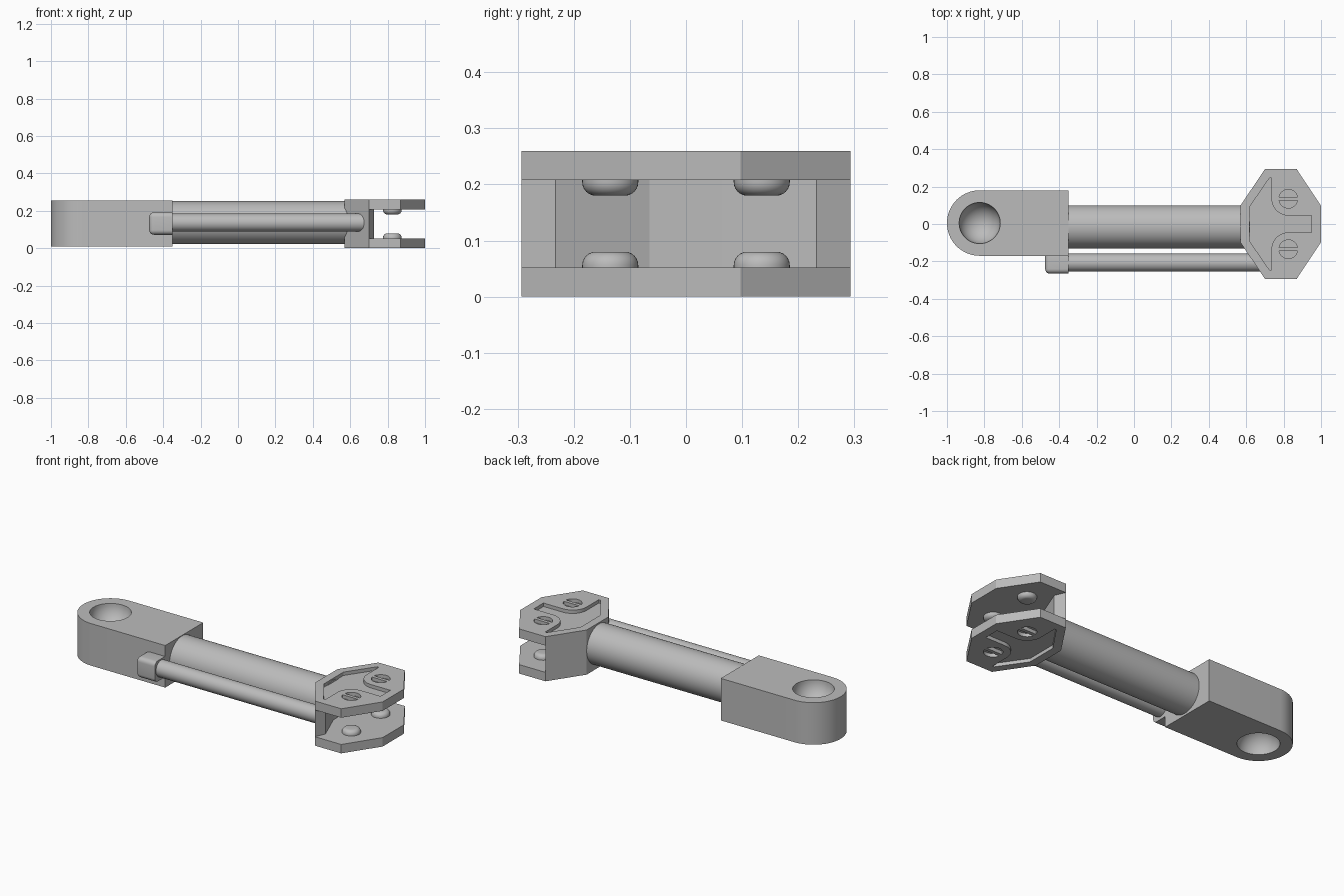
import bpy, bmesh
from math import sin, cos, pi, asin
from mathutils import Matrix, Vector

old = bpy.data.objects.get("Cube")
if old:
    bpy.data.objects.remove(old, do_unlink=True)

grey = bpy.data.materials.new("plain grey")
grey.use_nodes = True
colour = (0.5, 0.5, 0.5, 1)
grey.diffuse_color = colour
grey.node_tree.nodes["Principled BSDF"].inputs["Base Color"].default_value = colour

MID_Z = 0.13


def finish(name, bm):
    bmesh.ops.recalc_face_normals(bm, faces=bm.faces[:])
    mesh = bpy.data.meshes.new(name)
    bm.to_mesh(mesh)
    bm.free()
    obj = bpy.data.objects.new(name, mesh)
    obj.data.materials.append(grey)
    bpy.context.collection.objects.link(obj)
    return obj


def smooth(obj):
    bpy.ops.object.select_all(action='DESELECT')
    obj.select_set(True)
    bpy.context.view_layer.objects.active = obj
    bpy.ops.object.shade_smooth_by_angle(angle=pi / 6)


def prism(name, outline, z0, z1):
    bm = bmesh.new()
    face = bm.faces.new([bm.verts.new((x, y, z0)) for x, y in outline])
    top = bmesh.ops.extrude_face_region(bm, geom=[face])["geom"]
    verts = [g for g in top if isinstance(g, bmesh.types.BMVert)]
    bmesh.ops.translate(bm, vec=(0, 0, z1 - z0), verts=verts)
    return finish(name, bm)


def arc(cx, cy, r, a0, a1, n):
    return [(cx + r * cos(a0 + (a1 - a0) * i / n),
             cy + r * sin(a0 + (a1 - a0) * i / n)) for i in range(n + 1)]


def mirror_y(half):
    return half + [(x, -y) for x, y in reversed(half)]


def rod(name, x0, x1, y, z, r):
    bm = bmesh.new()
    place = Matrix.Translation(((x0 + x1) / 2, y, z)) @ Matrix.Rotation(pi / 2, 4, 'Y')
    bmesh.ops.create_cone(bm, cap_ends=True, segments=64, radius1=r, radius2=r,
                          depth=x1 - x0, matrix=place)
    obj = finish(name, bm)
    smooth(obj)
    return obj


def carve(target, cutters):
    bpy.context.view_layer.objects.active = target
    for cutter in cutters:
        mod = target.modifiers.new("carve", 'BOOLEAN')
        mod.operation = 'DIFFERENCE'
        mod.solver = 'EXACT'
        mod.object = cutter
        bpy.ops.object.modifier_apply(modifier=mod.name)
        bpy.data.objects.remove(cutter, do_unlink=True)


# Lug block with a rounded end and a round socket on both faces
lug = prism("lug_block",
            [(-0.35, -0.17), (-0.35, 0.18)] + arc(-0.825, 0.005, 0.175, pi / 2, 1.5 * pi, 32),
            0.01, 0.255)
sockets = []
for z in (0.01, 0.255):
    bm = bmesh.new()
    bmesh.ops.create_uvsphere(bm, u_segments=48, v_segments=24, radius=0.11,
                              matrix=Matrix.Translation((-0.825, 0.005, z)))
    sockets.append(finish("socket_cutter", bm))
carve(lug, sockets)
smooth(lug)

# Rods
rod("main_rod", -0.4, 0.62, -0.015, 0.137, 0.115)
rod("side_rod", -0.4, 0.68, -0.207, 0.137, 0.048)

# Collar holding the side rod, rounded away from its flat end
bm = bmesh.new()
bmesh.ops.create_cube(bm, size=1, matrix=Matrix.Translation((-0.4125, -0.2075, 0.132))
                      @ Matrix.Diagonal((0.125, 0.115, 0.12, 1)))
edges = [e for e in bm.edges if min(v.co.x for v in e.verts) < -0.4]
bmesh.ops.bevel(bm, geom=edges, offset=0.025, segments=5, profile=0.5, affect='EDGES')
smooth(finish("rod_collar", bm))

# Clevis plates, engraved on their outer faces
octagon = mirror_y([(0.57, 0.1), (0.70, 0.293), (0.87, 0.293), (1.0, 0.097)])
recess = mirror_y([(0.617, 0.09), (0.725, 0.247), (0.735, 0.247)]
                  + arc(0.825, 0.135, 0.09, pi, 1.5 * pi, 14) + [(0.95, 0.045)])
gap = asin(0.2)
for side, label in ((1, "upper"), (-1, "lower")):
    inner, outer = MID_Z + side * 0.078, MID_Z + side * 0.13
    plate = prism(label + "_clevis_plate", octagon, min(inner, outer), max(inner, outer))
    floor, beyond = outer - side * 0.02, outer + side * 0.03
    cutters = [prism("recess_cutter", recess, floor, beyond)]
    for y in (0.135, -0.135):
        for start in (0, pi):
            moon = arc(0.825, y, 0.05, start + gap, start + pi - gap, 20)
            cutters.append(prism("slot_cutter", moon, floor, beyond))
    carve(plate, cutters)
    smooth(plate)

    # Rounded bolt heads on the inner faces
    for y, hand in ((0.135, "left"), (-0.135, "right")):
        bm = bmesh.new()
        bmesh.ops.create_cone(bm, cap_ends=True, segments=40, radius1=0.05, radius2=0.05,
                              depth=0.036, matrix=Matrix.Translation((0.825, y, inner - side * 0.01)))
        rim = [e for e in bm.edges
               if all((v.co.z - inner) * side < -0.02 for v in e.verts)]
        bmesh.ops.bevel(bm, geom=rim, offset=0.024, segments=6, profile=0.5, affect='EDGES')
        smooth(finish(label + "_" + hand + "_bolt_head", bm))

# Web joining the two plates, hollowed toward the open end
prism("clevis_web", mirror_y([(0.57, 0.1), (0.70, 0.293), (0.727, 0.233), (0.66, 0.065)]),
      MID_Z - 0.078, MID_Z + 0.078)
